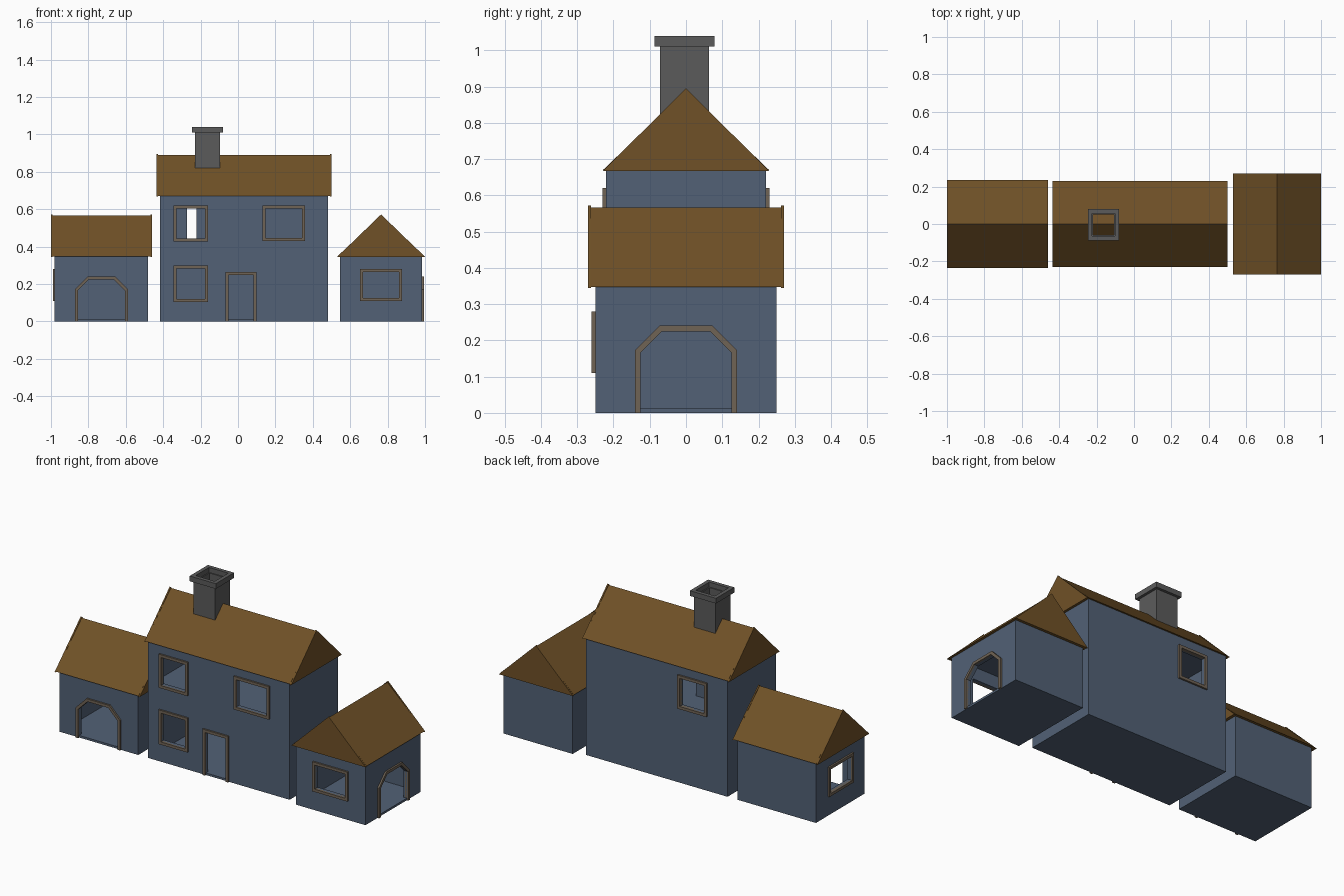
import bpy, bmesh, math
from mathutils import Matrix

if "Cube" in bpy.data.objects:
    bpy.data.objects.remove(bpy.data.objects["Cube"])


def material(name, rgb):
    m = bpy.data.materials.new(name)
    m.diffuse_color = (*rgb, 1)
    m.use_nodes = True
    m.node_tree.nodes["Principled BSDF"].inputs["Base Color"].default_value = m.diffuse_color
    return m


WALL = material("slate blue wall", (0.085, 0.12, 0.18))
ROOF = material("brown roof", (0.16, 0.082, 0.02))
TRIM = material("taupe trim", (0.16, 0.125, 0.09))
STONE = material("grey chimney", (0.105, 0.105, 0.105))


def turn(degrees, x=0, y=0):
    return Matrix.Translation((x, y, 0)) @ Matrix.Rotation(math.radians(degrees), 4, 'Z')


def finish(name, bm, place, mat):
    bmesh.ops.recalc_face_normals(bm, faces=bm.faces)
    bm.transform(place)
    mesh = bpy.data.meshes.new(name)
    bm.to_mesh(mesh)
    bm.free()
    mesh.materials.append(mat)
    ob = bpy.data.objects.new(name, mesh)
    bpy.context.collection.objects.link(ob)
    return ob


def prism(name, pts, y0, y1, place, mat):
    """Polygon in x,z pushed from y0 to y1."""
    bm = bmesh.new()
    a = [bm.verts.new((x, y0, z)) for x, z in pts]
    b = [bm.verts.new((x, y1, z)) for x, z in pts]
    bm.faces.new(a)
    bm.faces.new(b[::-1])
    for i in range(len(a)):
        j = (i + 1) % len(a)
        bm.faces.new((a[i], b[i], b[j], a[j]))
    return finish(name, bm, place, mat)


def rect(x0, x1, z0, z1):
    return [(x0, z0), (x0, z1), (x1, z1), (x1, z0)]


def box(name, x0, x1, y0, y1, z0, z1, place, mat):
    return prism(name, rect(x0, x1, z0, z1), y0, y1, place, mat)


def ring(name, outer, inner, y0, y1, place, mat, closed=True):
    """Frame between two matching outlines; open ones stand on the ground."""
    bm = bmesh.new()
    loops = [[bm.verts.new((x, y, z)) for x, z in pts]
             for pts, y in ((outer, y0), (inner, y0), (inner, y1), (outer, y1))]
    n = len(outer)
    for i in range(n if closed else n - 1):
        j = (i + 1) % n
        for k in range(4):
            p, q = loops[k], loops[(k + 1) % 4]
            bm.faces.new((p[i], p[j], q[j], q[i]))
    if not closed:
        for i in (0, n - 1):
            bm.faces.new([l[i] for l in loops])
    return finish(name, bm, place, mat)


def carve(ob, cutters):
    for c in cutters:
        mod = ob.modifiers.new("opening", 'BOOLEAN')
        mod.operation, mod.solver, mod.object = 'DIFFERENCE', 'EXACT', c
        with bpy.context.temp_override(object=ob, active_object=ob):
            bpy.ops.object.modifier_apply(modifier=mod.name)
        bpy.data.objects.remove(c)


T = 0.016      # trim width
FLOOR = 0.012  # floor thickness


def window(name, x0, x1, z0, z1, place):
    """Adds the frame and returns the cutter for the wall."""
    hole = rect(x0 + T, x1 - T, z0 + T, z1 - T)
    ring(name, rect(x0, x1, z0, z1), hole, -0.01, 0.01, place, TRIM)
    return prism("cutter", hole, -0.05, 0.05, place, WALL)


def doorway(name, outer, inner, place):
    ring(name, outer, inner, -0.01, 0.01, place, TRIM, closed=False)
    hole = [(x, max(z, FLOOR)) for x, z in inner]
    return prism("cutter", hole, -0.05, 0.05, place, WALL)


def roof(name, half_len, half_wide, z0, z1, place):
    """Ridge along local x, with slightly raised gable boards at both ends."""
    place = place @ turn(90)
    tri = [(-half_wide, z0), (0, z1), (half_wide, z0)]
    prism(name, tri, -half_len + 0.008, half_len - 0.008, place, ROOF)
    board = [(-half_wide - 0.001, z0 - 0.003), (0, z1 + 0.005), (half_wide + 0.001, z0 - 0.003)]
    for side in (-1, 1):
        a, b = sorted((side * half_len, side * (half_len - 0.008)))
        prism(name + "_gable_board", board, a, b, place, ROOF)


# Two identical side buildings, the right one turned a quarter
ARCH_OUT = [(-0.141, 0), (-0.141, 0.172), (-0.073, 0.241), (0.073, 0.241), (0.141, 0.172), (0.141, 0)]
ARCH_IN = [(-0.125, 0), (-0.125, 0.166), (-0.066, 0.225), (0.066, 0.225), (0.125, 0.166), (0.125, 0)]
for side, place in (("left", turn(0, -0.73)), ("right", turn(90, 0.765))):
    walls = box(side + "_house_walls", -0.25, 0.25, -0.22, 0.22, 0, 0.347, place, WALL)
    carve(walls, [
        box("cutter", -0.23, 0.23, -0.2, 0.2, FLOOR, 0.335, place, WALL),
        doorway(side + "_arch_frame", ARCH_OUT, ARCH_IN, place @ turn(0, 0, -0.22)),
        window(side + "_house_window_frame", -0.112, 0.112, 0.11, 0.28, place @ turn(-90, -0.25))])
    roof(side + "_house_roof", 0.27, 0.235, 0.347, 0.567, place)

# Main house with two floors
HOME = turn(0)
FRONT, BACK = turn(0, 0, -0.22), turn(180, 0, 0.22)
main = box("main_house_walls", -0.418, 0.482, -0.22, 0.22, 0, 0.67, HOME, WALL)
door_out = [(-0.066, 0), (-0.066, 0.264), (0.098, 0.264), (0.098, 0)]
door_in = [(-0.05, 0), (-0.05, 0.248), (0.082, 0.248), (0.082, 0)]
carve(main, [
    box("cutter", -0.398, 0.462, -0.2, 0.2, FLOOR, 0.41, HOME, WALL),
    box("cutter", -0.398, 0.462, -0.2, 0.2, 0.43, 0.655, HOME, WALL),
    window("lower_window_frame", -0.345, -0.16, 0.103, 0.3, FRONT),
    window("upper_left_window_frame", -0.345, -0.16, 0.427, 0.62, FRONT),
    window("upper_right_window_frame", 0.132, 0.357, 0.43, 0.62, FRONT),
    window("back_window_frame", 0.105, 0.29, 0.427, 0.62, BACK),
    doorway("door_frame", door_out, door_in, FRONT)])
box("chimney_breast", -0.222, -0.1, -0.06, 0.05, 0.42, 0.66, HOME, WALL)
roof("main_roof", 0.467, 0.229, 0.67, 0.89, turn(0, 0.0325))

# Hollow chimney: outlines are laid in x,z and tipped so they run upward
UP = Matrix.Translation((-0.163, -0.005, 0)) @ Matrix.Rotation(math.radians(90), 4, 'X')


def flue(name, half_out, half_in, z0, z1):
    ring(name, rect(-half_out, half_out, -half_out, half_out),
         rect(-half_in, half_in, -half_in, half_in), z0, z1,
         Matrix.Translation((-0.163, -0.004, 0)) @ Matrix(((1, 0, 0, 0), (0, 0, 1, 0), (0, 1, 0, 0), (0, 0, 0, 1))),
         STONE)


flue("chimney_stack", 0.068, 0.055, 0.79, 1.012)
flue("chimney_cap", 0.083, 0.061, 1.01, 1.04)

for ob in bpy.context.collection.objects:
    for p in ob.data.polygons:
        p.use_smooth = False
# The tipping matrix mirrors, so set the chimney faces outward again
for name in ("chimney_stack", "chimney_cap"):
    bpy.data.objects[name].data.flip_normals()
